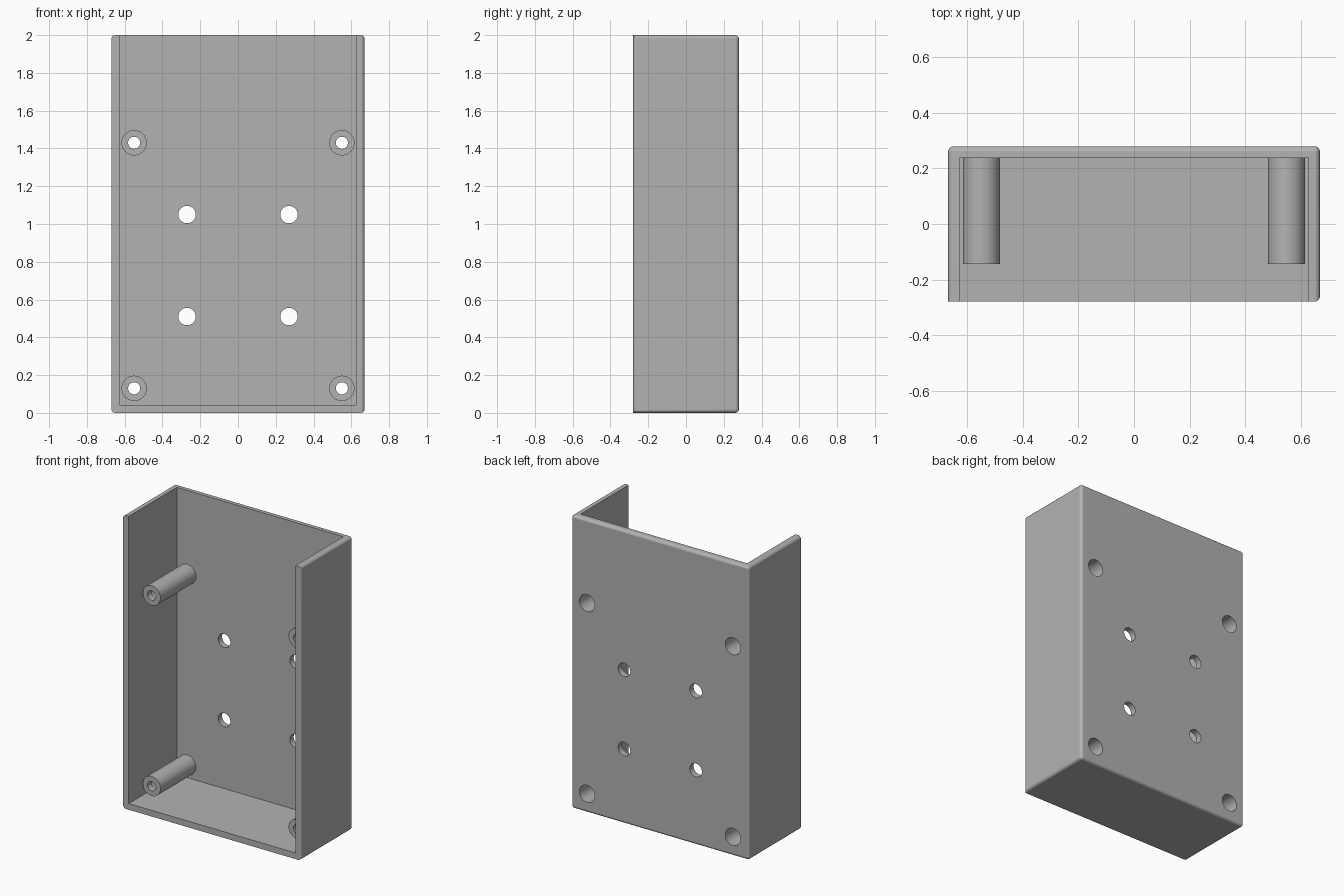
import bpy, bmesh, math
from mathutils import Matrix, Vector

if "Cube" in bpy.data.objects:
    bpy.data.objects.remove(bpy.data.objects["Cube"])

W, D, H = 0.67, 0.28, 2.0          # half width, half depth, height
WALL, ROUND = 0.042, 0.02
POSTS = [(x, z) for x in (-0.55, 0.55) for z in (0.13, 1.43)]
MOUNTS = [(x, z) for x in (-0.27, 0.27) for z in (0.51, 1.05)]
BORE, POST_R, SCREW_R, MOUNT_R = 0.058, 0.067, 0.032, 0.046

grey = bpy.data.materials.new("plain grey")
grey.use_nodes = True
colour = (0.448, 0.448, 0.448, 1)
grey.diffuse_color = colour
grey.node_tree.nodes["Principled BSDF"].inputs["Base Color"].default_value = colour


def make_object(name, bm):
    bmesh.ops.recalc_face_normals(bm, faces=bm.faces)
    mesh = bpy.data.meshes.new(name)
    bm.to_mesh(mesh)
    bm.free()
    mesh.materials.append(grey)
    obj = bpy.data.objects.new(name, mesh)
    bpy.context.collection.objects.link(obj)
    return obj


def add_box(bm, low, high):
    low, high = Vector(low), Vector(high)
    size = Matrix.Diagonal((*(high - low), 1))
    bmesh.ops.create_cube(bm, size=1, matrix=Matrix.Translation((low + high) / 2) @ size)


def cut(obj, cutter):
    cutter.hide_render = True
    mod = obj.modifiers.new("cut", 'BOOLEAN')
    mod.operation, mod.solver, mod.object = 'DIFFERENCE', 'EXACT', cutter
    graph = bpy.context.evaluated_depsgraph_get()
    mesh = bpy.data.meshes.new_from_object(obj.evaluated_get(graph))
    obj.modifiers.clear()
    obj.data = mesh
    bpy.data.objects.remove(cutter)


def smooth(obj):
    bpy.ops.object.select_all(action='DESELECT')
    obj.select_set(True)
    bpy.context.view_layer.objects.active = obj
    bpy.ops.object.shade_smooth_by_angle(angle=math.radians(35))
    mod = obj.modifiers.new("flat faces", 'WEIGHTED_NORMAL')
    mod.keep_sharp = True


# Case: block with rounded outer edges, square along most of the open front
bm = bmesh.new()
add_box(bm, (-W, -D, 0), (W, D, H))


def is_rounded(edge):
    mid = (edge.verts[0].co + edge.verts[1].co) / 2
    on_front = mid.y < -D + 0.01
    return not on_front or mid.x > W - 0.01


bmesh.ops.bevel(bm, geom=[e for e in bm.edges if is_rounded(e)], offset=ROUND,
                segments=5, profile=0.5, affect='EDGES')
case = make_object("case", bm)

# Cavity open at the front and the top
bm = bmesh.new()
add_box(bm, (-W + WALL, -D - 0.1, WALL), (W - WALL, D - WALL, H + 0.1))
cut(case, make_object("cavity_cutter", bm))

# Holes through the back wall
bm = bmesh.new()
for spots, radius in ((POSTS, BORE), (MOUNTS, MOUNT_R)):
    for x, z in spots:
        place = Matrix.Translation((x, D, z)) @ Matrix.Rotation(math.pi / 2, 4, 'X')
        bmesh.ops.create_cone(bm, cap_ends=True, segments=40, radius1=radius,
                              radius2=radius, depth=0.2, matrix=place)
cut(case, make_object("hole_cutter", bm))
smooth(case)

# Hollow screw posts: wide bore from the back, narrow hole at the tip
BACK, TIP, STEP = D - WALL, -0.145, -0.1
profile = [(POST_R, BACK), (POST_R, TIP), (SCREW_R, TIP),
           (SCREW_R, STEP), (BORE, STEP), (BORE, BACK)]
for x, z in POSTS:
    bm = bmesh.new()
    verts = [bm.verts.new((r, y, 0)) for r, y in profile]
    edges = [bm.edges.new(pair) for pair in zip(verts, verts[1:])]
    bmesh.ops.spin(bm, geom=verts + edges, cent=(0, 0, 0), axis=(0, 1, 0),
                   angle=math.tau, steps=40, use_merge=True)
    bmesh.ops.remove_doubles(bm, verts=bm.verts, dist=0.0001)
    side = "left" if x > 0 else "right"
    level = "lower" if z < 1 else "upper"
    post = make_object(f"{level}_{side}_screw_post", bm)
    post.location = (x, 0, z)
    smooth(post)
